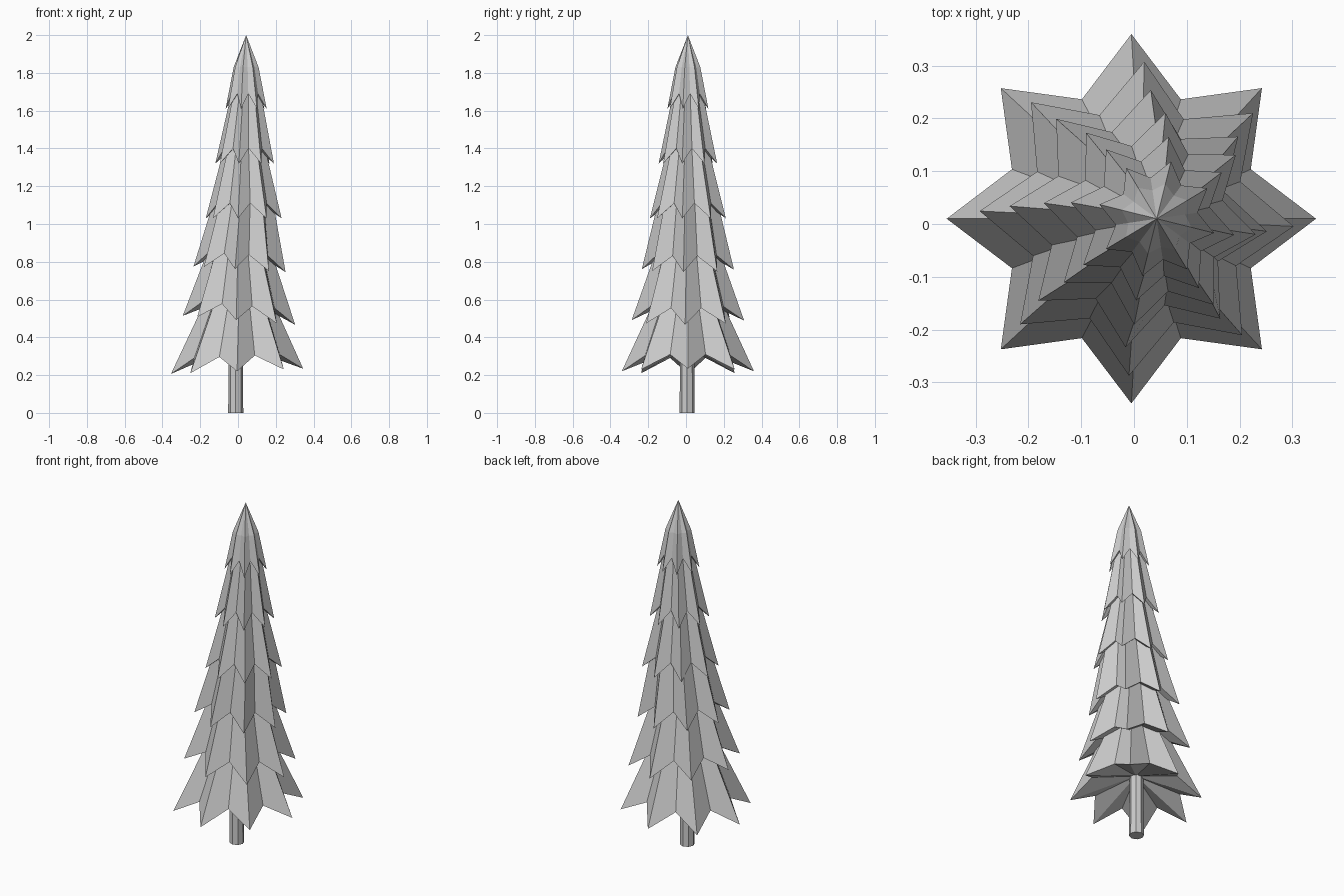
import bpy
import bmesh
from math import cos, sin, pi, radians

cube = bpy.data.objects.get("Cube")
if cube:
    bpy.data.objects.remove(cube)

grey = bpy.data.materials.new("plain grey")
grey.use_nodes = True
colour = (0.6, 0.6, 0.6, 1)
grey.diffuse_color = colour
grey.node_tree.nodes["Principled BSDF"].inputs["Base Color"].default_value = colour

POINTS = 8


def finish(name, bm):
    bmesh.ops.recalc_face_normals(bm, faces=bm.faces)
    mesh = bpy.data.meshes.new(name)
    bm.to_mesh(mesh)
    bm.free()
    mesh.materials.append(grey)
    bpy.context.collection.objects.link(bpy.data.objects.new(name, mesh))


def star(bm, cx, z, radius, inner, turn, lift=0, tilt=0):
    """Ring of alternating tips and notches; notches are raised by lift."""
    ring = []
    for i in range(POINTS * 2):
        r = radius * (inner if i % 2 else 1)
        a = turn + pi * i / POINTS
        x = r * cos(a)
        height = z + tilt * x + (lift if i % 2 else 0)
        ring.append(bm.verts.new((cx + x, 0.01 + r * sin(a), height)))
    return ring


def bridge(bm, low, high):
    n = len(low)
    for i in range(n):
        j = (i + 1) % n
        bm.faces.new((low[i], low[j], high[j], high[i]))


def cap(bm, ring, point):
    v = bm.verts.new(point)
    for i in range(len(ring)):
        bm.faces.new((ring[i], ring[(i + 1) % len(ring)], v))


# Branch tiers: centre x, rim z, rim radius, shoulder z, shoulder radius, tilt
tiers = [
    (-0.005, 0.22, 0.350, 0.60, 0.175, 0.04),
    (0.005, 0.49, 0.298, 0.88, 0.160, -0.08),
    (0.008, 0.76, 0.245, 1.15, 0.150, -0.06),
    (0.030, 1.03, 0.203, 1.42, 0.105, 0),
    (0.035, 1.32, 0.158, 1.70, 0.078, 0),
    (0.043, 1.61, 0.112, 1.83, 0.068, 0),
]

for k, (cx, z, r, top_z, top_r, tilt) in enumerate(tiers):
    bm = bmesh.new()
    turn = radians(-2.8 * k)
    next_x = tiers[min(k + 1, len(tiers) - 1)][0]
    rim = star(bm, cx, z, r, 0.7, turn, 0.08, tilt)
    shoulder = star(bm, next_x, top_z, top_r, 0.8, turn)
    bridge(bm, rim, shoulder)
    cap(bm, shoulder, (next_x, 0.01, top_z + 0.17))
    # Hollow underside
    cap(bm, rim, (cx, 0.01, z + 0.14))
    finish(f"branch_tier_{k + 1}", bm)

# Trunk
bm = bmesh.new()
bmesh.ops.create_cone(bm, cap_ends=True, segments=8, radius1=0.04, radius2=0.036, depth=0.5)
bmesh.ops.translate(bm, verts=bm.verts, vec=(-0.012, 0.006, 0.25))
finish("trunk", bm)
